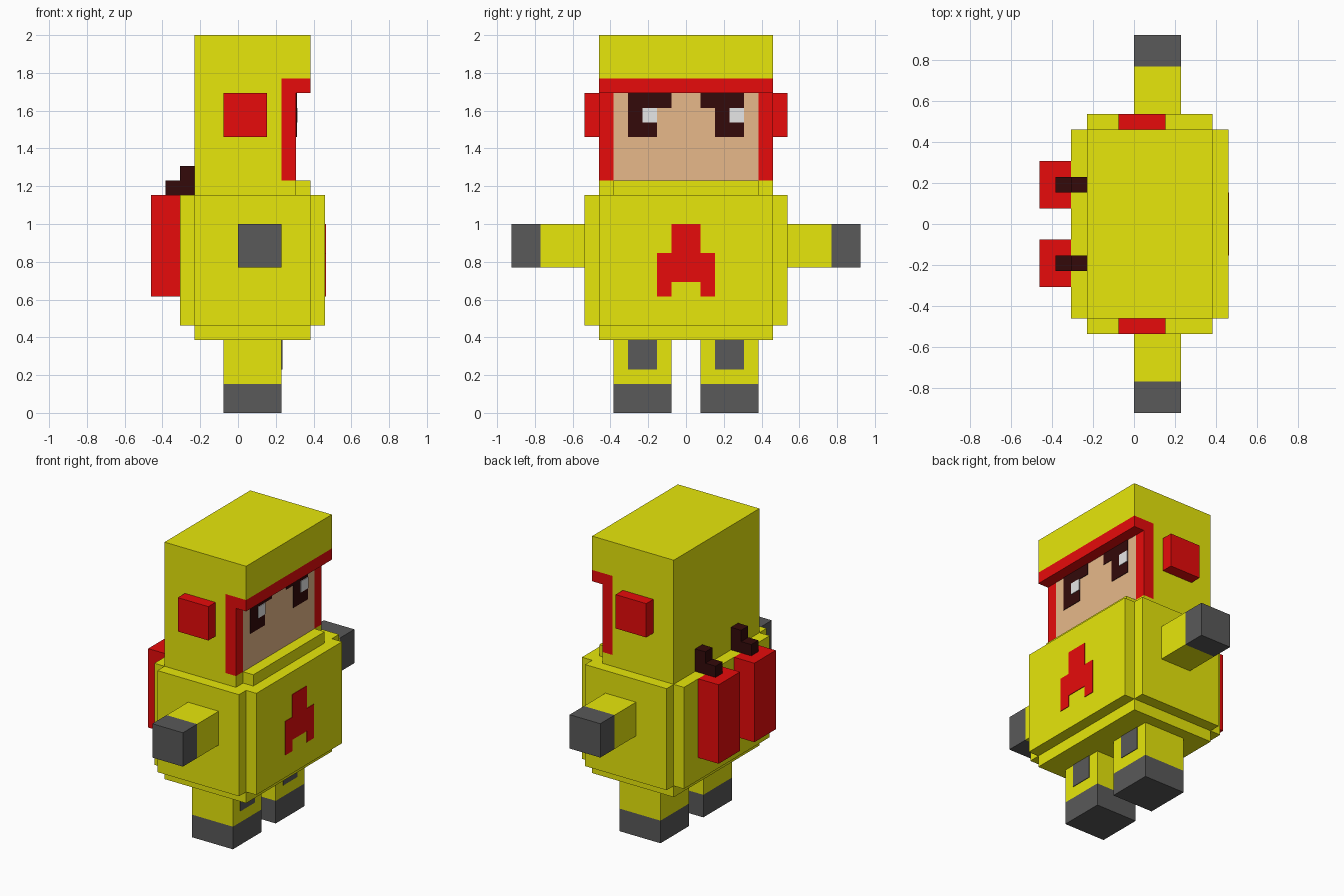
import bpy, bmesh
from mathutils import Vector

cube = bpy.data.objects.get("Cube")
if cube:
    bpy.data.objects.remove(cube, do_unlink=True)

U = 2 / 26        # one block
THIN = 0.05       # plate thickness in blocks


def material(name, rgb):
    m = bpy.data.materials.new(name)
    m.use_nodes = True
    m.diffuse_color = (*rgb, 1)
    m.node_tree.nodes["Principled BSDF"].inputs["Base Color"].default_value = (*rgb, 1)
    return m


YELLOW = material("yellow suit", (1.0, 1.0, 0.004))
RED = material("red trim", (1.0, 0.004, 0.004))
GREY = material("dark grey", (0.1, 0.1, 0.1))
SKIN = material("skin", (1.0, 0.604, 0.319))
DARK = material("dark brown", (0.033, 0.003, 0.003))
WHITE = material("eye white", (0.9, 0.9, 0.9))


def prism(name, mat, axis, outline, lo, hi):
    """Extrude an outline along an axis; z uses (x, y), x uses (y, z), y uses (x, z)."""
    place = {"z": lambda a, b, h: (a, b, h),
             "x": lambda a, b, h: (h, a, b),
             "y": lambda a, b, h: (a, h, b)}[axis]
    bm = bmesh.new()
    face = bm.faces.new([bm.verts.new(Vector(place(a, b, lo)) * U) for a, b in outline])
    new = bmesh.ops.extrude_face_region(bm, geom=[face])["geom"]
    shift = Vector(place(0, 0, hi - lo)) * U
    bmesh.ops.translate(bm, vec=shift, verts=[v for v in new if isinstance(v, bmesh.types.BMVert)])
    bmesh.ops.recalc_face_normals(bm, faces=bm.faces)
    mesh = bpy.data.meshes.new(name)
    bm.to_mesh(mesh)
    bm.free()
    mesh.materials.append(mat)
    ob = bpy.data.objects.new(name, mesh)
    bpy.context.collection.objects.link(ob)
    return ob


def box(name, mat, x, y, z):
    y = sorted(y)
    return prism(name, mat, "z", [(x[0], y[0]), (x[1], y[0]), (x[1], y[1]), (x[0], y[1])], *z)


# Torso with notched corners, waist and collar
prism("torso", YELLOW, "z",
      [(-4, -6), (-3, -6), (-3, -7), (5, -7), (5, -6), (6, -6),
       (6, 6), (5, 6), (5, 7), (-3, 7), (-3, 6), (-4, 6)], 6, 15)
box("waist", YELLOW, (-3, 5), (-6, 6), (5, 6))
prism("collar", YELLOW, "z",
      [(-3, -6), (4, -6), (4, -5), (5, -5), (5, 5), (4, 5), (4, 6), (-3, 6)], 15, 16)

# Hood, face and red brim
box("hood_back", YELLOW, (-3, 3), (-6, 6), (16, 23))
box("hood_top", YELLOW, (-3, 5), (-6, 6), (23, 26))
box("hood_brim", RED, (3, 5), (-6, 6), (22, 23))
box("face", SKIN, (3, 4), (-5, 5), (16, 22))

# Chest patch
prism("chest_patch", RED, "x",
      [(-2, 8), (-1, 8), (-1, 9), (1, 9), (1, 8), (2, 8),
       (2, 11), (1, 11), (1, 13), (-1, 13), (-1, 11), (-2, 11)], 6, 6 + THIN)

# Paired parts
for side, s in (("left", 1), ("right", -1)):
    box(f"{side}_cheek_trim", RED, (3, 4), (5 * s, 6 * s), (16, 22))
    box(f"{side}_ear_cup", RED, (-1, 2), (6 * s, 7 * s), (19, 22))
    prism(f"{side}_eye", DARK, "x",
          [(s * a, b) for a, b in ((4, 19), (4, 22), (1, 22), (1, 21), (2, 21), (2, 19))],
          4, 4 + THIN)
    glint = 3 if s > 0 else -3
    box(f"{side}_eye_glint", WHITE, (4, 4 + 2 * THIN), (glint, glint + 1), (20, 21))

    box(f"{side}_arm", YELLOW, (0, 3), (7 * s, 10 * s), (10, 13))
    box(f"{side}_hand", GREY, (0, 3), (10 * s, 12 * s), (10, 13))

    box(f"{side}_leg", YELLOW, (-1, 3), (s, 5 * s), (2, 5))
    box(f"{side}_boot", GREY, (-1, 3), (s, 5 * s), (0, 2))
    box(f"{side}_knee_pad", GREY, (3, 3 + THIN), (2 * s, 4 * s), (3, 5))

    # Back tank with its stepped hose
    box(f"{side}_tank", RED, (-6, -4), (s, 4 * s), (8, 15))
    prism(f"{side}_tank_hose", DARK, "y",
          [(-5, 15), (-3, 15), (-3, 17), (-4, 17), (-4, 16), (-5, 16)], 2 * s, 3 * s)
